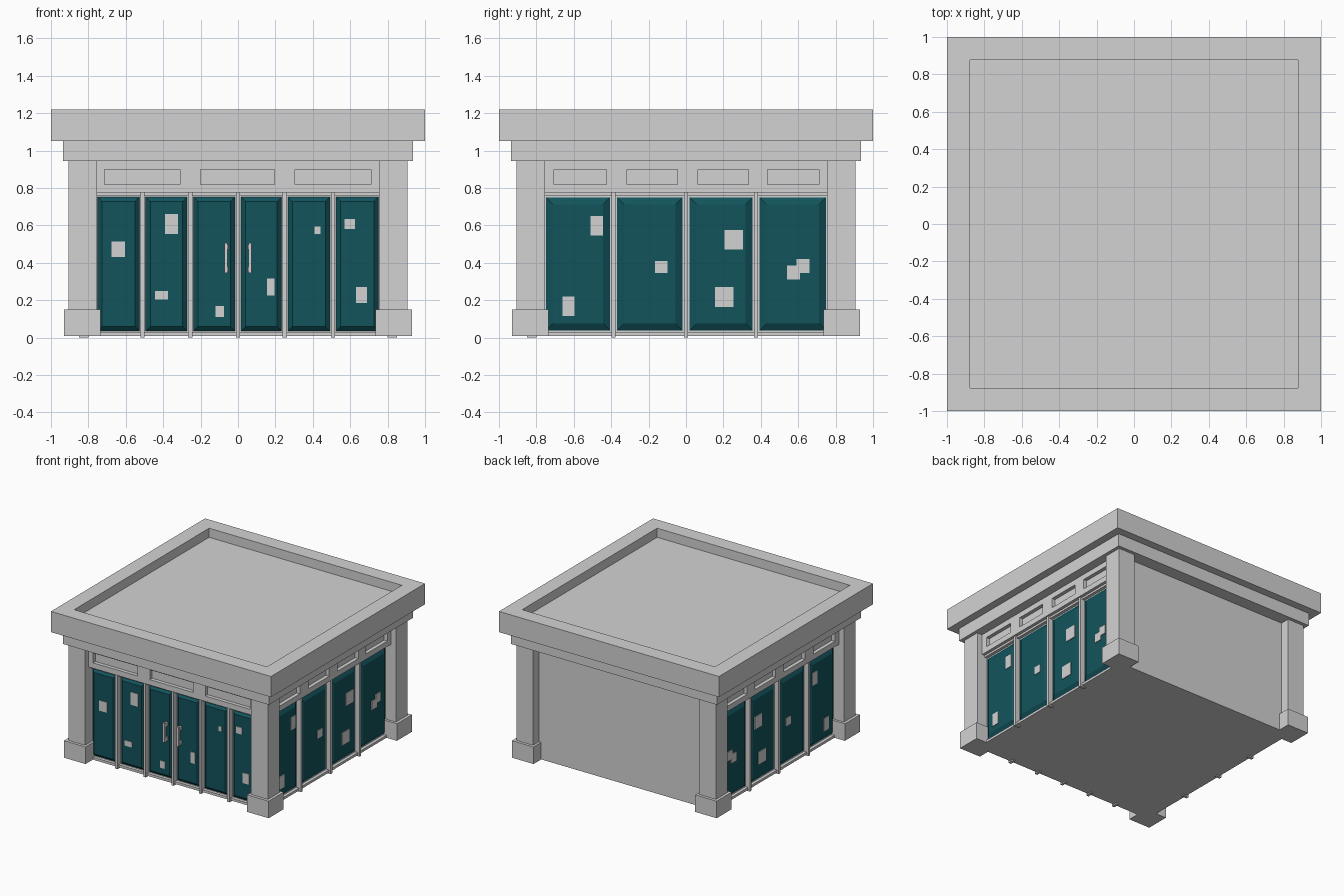
import bpy, bmesh
from mathutils import Vector

cube = bpy.data.objects.get("Cube")
if cube:
    bpy.data.objects.remove(cube, do_unlink=True)


def material(name, rgb):
    m = bpy.data.materials.new(name)
    m.use_nodes = True
    m.diffuse_color = (*rgb, 1)
    m.node_tree.nodes["Principled BSDF"].inputs["Base Color"].default_value = (*rgb, 1)
    return m


STONE = material("light grey", (0.65, 0.65, 0.65))
TEAL = material("dark teal", (0.006, 0.088, 0.108))


def add_box(bm, lo, hi):
    """Append an axis-aligned box and return its vertices."""
    lo, hi = [Vector(map(f, lo, hi)) for f in (min, max)]
    verts = bmesh.ops.create_cube(bm, size=1)["verts"]
    for v in verts:
        v.co = Vector([(lo[i] + hi[i]) / 2 + v.co[i] * (hi[i] - lo[i]) for i in range(3)])
    return verts


def finish(name, bm, mat=STONE):
    mesh = bpy.data.meshes.new(name)
    bm.to_mesh(mesh)
    bm.free()
    mesh.materials.append(mat)
    obj = bpy.data.objects.new(name, mesh)
    bpy.context.collection.objects.link(obj)
    return obj


def box(name, lo, hi):
    bm = bmesh.new()
    add_box(bm, lo, hi)
    return finish(name, bm)


# Each glazed wall maps (along, outward, up) to world space
WALLS = {
    "front": lambda u, d, z: (u, -d, z),
    "right": lambda u, d, z: (-d, u, z),
    "left": lambda u, d, z: (d, u, z),
}


def wall_boxes(name, wall, spans, d0, d1, mat=STONE):
    """One object made of boxes (u0, u1, z0, z1) lying on a wall."""
    bm = bmesh.new()
    for u0, u1, z0, z1 in spans:
        add_box(bm, WALLS[wall](u0, d0, z0), WALLS[wall](u1, d1, z1))
    return finish(f"{wall}_{name}", bm, mat)


def wall_panels(name, wall, spans, d0, d1, bevel):
    """Raised panels whose outer face is drawn in to slope the edges."""
    bm = bmesh.new()
    for u0, u1, z0, z1 in spans:
        verts = add_box(bm, WALLS[wall](u0, d0, z0), WALLS[wall](u1, d1, z1))
        along = 0 if wall == "front" else 1
        out = 1 - along
        mid = (u0 + u1) / 2
        for v in verts:
            if abs(v.co[out]) > (d0 + d1) / 2:
                v.co[along] += bevel if v.co[along] < mid else -bevel
                v.co.z += bevel if v.co.z < (z0 + z1) / 2 else -bevel
    return finish(f"{wall}_{name}", bm, TEAL)


# Main body, with a plain back wall
box("building_body", (-0.81, -0.81, 0.01), (0.81, 0.83, 1.05))

# Roof: frieze, slab and a cap with a sunken top
box("frieze", (-0.935, -0.935, 0.945), (0.935, 0.935, 1.05))
box("roof_slab", (-1, -1, 1.05), (1, 1, 1.135))
bm = bmesh.new()
add_box(bm, (-1, -1, 1.135), (1, 1, 1.22))
bm.faces.ensure_lookup_table()
top = max(bm.faces, key=lambda f: f.calc_center_median().z)
bmesh.ops.inset_region(bm, faces=[top], thickness=0.175)
walls = bmesh.ops.extrude_face_region(bm, geom=[top])
bmesh.ops.translate(bm, vec=(0, 0, -0.075),
                    verts=[g for g in walls["geom"] if isinstance(g, bmesh.types.BMVert)])
if top.is_valid:
    bmesh.ops.delete(bm, geom=[top], context="FACES_ONLY")
bmesh.ops.recalc_face_normals(bm, faces=bm.faces)
finish("roof_cap", bm)

# Corner columns with plinths
for sx, side in ((1, "left"), (-1, "right")):
    for sy, end in ((-1, "front"), (1, "back")):
        box(f"{end}_{side}_column", (sx * 0.755, sy * 0.755, 0.01), (sx * 0.907, sy * 0.907, 0.945))
        box(f"{end}_{side}_plinth", (sx * 0.735, sy * 0.735, 0.01), (sx * 0.93, sy * 0.93, 0.15))

# Layout of slots, mullions and stuck-on notices
FRONT = dict(
    slots=[(-0.715, -0.31), (-0.2, 0.195), (0.305, 0.71)],
    bars=[-0.51, -0.255, 0, 0.25, 0.508],
    notices=[(-0.675, -0.605, 0.43, 0.515), (-0.39, -0.32, 0.555, 0.66),
             (-0.445, -0.375, 0.205, 0.25), (-0.12, -0.075, 0.11, 0.17),
             (0.155, 0.195, 0.225, 0.315), (0.41, 0.44, 0.555, 0.595),
             (0.57, 0.625, 0.58, 0.635), (0.63, 0.69, 0.185, 0.27)],
    bevel=0.03)
SIDE = dict(
    slots=[(-0.705, -0.425), (-0.315, -0.045), (0.065, 0.335), (0.435, 0.71)],
    bars=[-0.387, 0, 0.375],
    notices=[(-0.51, -0.445, 0.545, 0.65), (-0.66, -0.595, 0.115, 0.22),
             (-0.165, -0.1, 0.345, 0.41), (0.205, 0.305, 0.47, 0.575),
             (0.155, 0.255, 0.165, 0.27), (0.54, 0.61, 0.31, 0.385),
             (0.59, 0.66, 0.345, 0.42)],
    bevel=0.045)
END = 0.757

for wall, plan in (("front", FRONT), ("left", SIDE), ("right", SIDE)):
    # Header with sunken slots: two rails and the blocks between slots
    edges = [-END] + [u for slot in plan["slots"] for u in slot] + [END]
    header = [(-END, END, 0.775, 0.82), (-END, END, 0.9, 0.945)]
    header += [(a, b, 0.82, 0.9) for a, b in zip(edges[::2], edges[1::2])]
    wall_boxes("header", wall, header, 0.8, 0.86)
    wall_boxes("slot_backs", wall, [(-END, END, 0.82, 0.9)], 0.8, 0.83)

    # Sill, head rail and mullions
    wall_boxes("sill_and_head", wall, [(-END, END, 0.01, 0.03), (-END, END, 0.758, 0.775)], 0.8, 0.835)
    wall_boxes("mullions", wall, [(u - 0.011, u + 0.011, 0, 0.775) for u in plan["bars"]], 0.8, 0.85)

    # Teal panes between the mullions
    stops = [-END] + plan["bars"] + [END]
    panes = [(a + 0.011, b - 0.011, 0.03, 0.758) for a, b in zip(stops, stops[1:])]
    panes[0] = (-END,) + panes[0][1:]
    panes[-1] = (panes[-1][0], END, 0.03, 0.758)
    wall_panels("panes", wall, panes, 0.805, 0.833, plan["bevel"])

    # Notices
    for i, span in enumerate(plan["notices"]):
        wall_boxes(f"notice_{i + 1}", wall, [span], 0.832, 0.838 + i * 0.0003)

# Door handles: upright grip on two brackets
for s, side in ((-1, "right"), (1, "left")):
    u = s * 0.064
    wall_boxes(f"{side}_door_grip", "front", [(u - 0.009, u + 0.009, 0.345, 0.505)], 0.858, 0.874)
    wall_boxes(f"{side}_door_brackets", "front",
               [(u - 0.012, u + 0.012, z - 0.014, z + 0.014) for z in (0.365, 0.485)], 0.83, 0.864)
